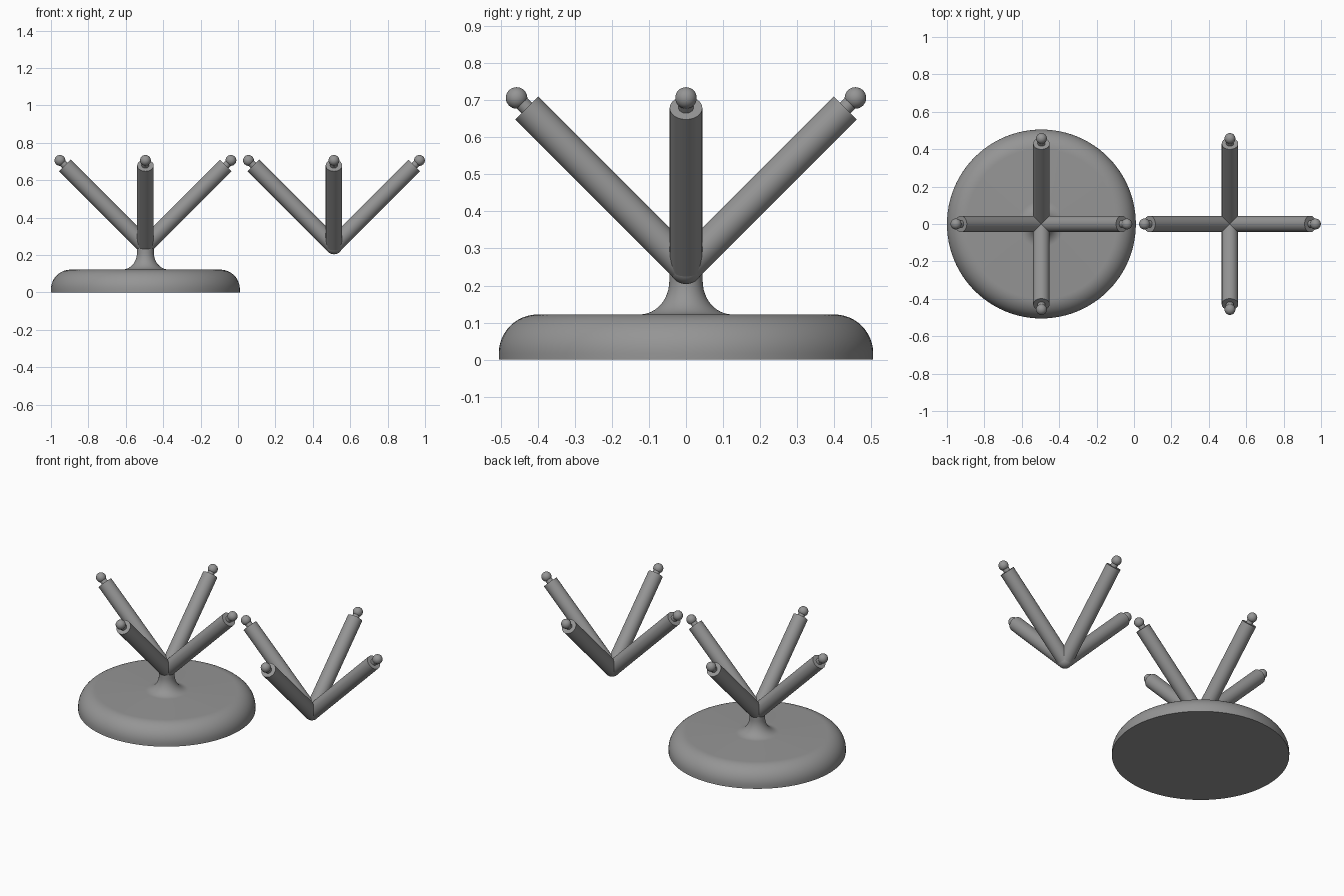
import bpy, math
from mathutils import Vector

if "Cube" in bpy.data.objects:
    bpy.data.objects.remove(bpy.data.objects["Cube"])

grey = bpy.data.materials.new("plain grey")
grey.diffuse_color = (0.3, 0.3, 0.3, 1)
grey.use_nodes = True
grey.node_tree.nodes["Principled BSDF"].inputs["Base Color"].default_value = grey.diffuse_color

HUB_Z = 0.249      # height where the arms meet
ARM_R = 0.044
BASE_X, LOOSE_X = -0.495, 0.513


def finish(obj, name):
    obj.name = name
    obj.data.materials.clear()
    obj.data.materials.append(grey)
    bpy.ops.object.select_all(action='DESELECT')
    obj.select_set(True)
    bpy.context.view_layer.objects.active = obj
    bpy.ops.object.shade_smooth_by_angle(angle=math.radians(40))


def rod(name, a, b, r):
    a, b = Vector(a), Vector(b)
    d = b - a
    bpy.ops.mesh.primitive_cylinder_add(
        vertices=40, radius=r, depth=d.length, location=(a + b) / 2,
        rotation=d.to_track_quat('Z', 'Y').to_euler())
    finish(bpy.context.object, name)


def ball(name, p, r):
    bpy.ops.mesh.primitive_uv_sphere_add(segments=32, ring_count=16, radius=r, location=p)
    finish(bpy.context.object, name)


def lathe(name, profile, x, n=96):
    verts, faces = [], []
    for r, z in profile:
        verts += [(r * math.cos(2 * math.pi * i / n), r * math.sin(2 * math.pi * i / n), z)
                  for i in range(n)]
    for k in range(len(profile) - 1):
        for i in range(n):
            j = (i + 1) % n
            faces.append((k * n + i, k * n + j, (k + 1) * n + j, (k + 1) * n + i))
    faces.append(tuple(reversed(range(n))))
    faces.append(tuple((len(profile) - 1) * n + i for i in range(n)))
    mesh = bpy.data.meshes.new(name)
    mesh.from_pydata(verts, [], faces)
    obj = bpy.data.objects.new(name, mesh)
    bpy.context.collection.objects.link(obj)
    obj.location.x = x
    finish(obj, name)


def arm_cluster(prefix, x):
    # four arms leaning outward at 45 degrees, each with a neck and a ball tip
    hub = Vector((x, 0, HUB_Z))
    ball(prefix + "_hub", hub, ARM_R + 0.001)
    for i, (dx, dy) in enumerate([(1, 0), (0, 1), (-1, 0), (0, -1)]):
        out = Vector((dx, dy, 1))
        tag = f"_{i + 1}"
        rod(prefix + "_arm" + tag, hub, hub + out * 0.43, ARM_R)
        rod(prefix + "_neck" + tag, hub + out * 0.42, hub + out * 0.456, 0.02)
        ball(prefix + "_tip" + tag, hub + out * 0.457, 0.029)


# round base with a rolled rim, flowing through a flared foot into the stem
steps = [math.pi / 2 * i / 12 for i in range(13)]
rim = [(0.505, 0.0)] + [(0.400 + 0.105 * math.cos(t), 0.017 + 0.105 * math.sin(t)) for t in steps]
flare = [(0.125 - 0.08 * math.sin(t), 0.122 + 0.09 * (1 - math.cos(t))) for t in steps]
lathe("base_and_stem", rim + flare + [(0.045, HUB_Z)], BASE_X)

arm_cluster("stand", BASE_X)
arm_cluster("loose", LOOSE_X)
